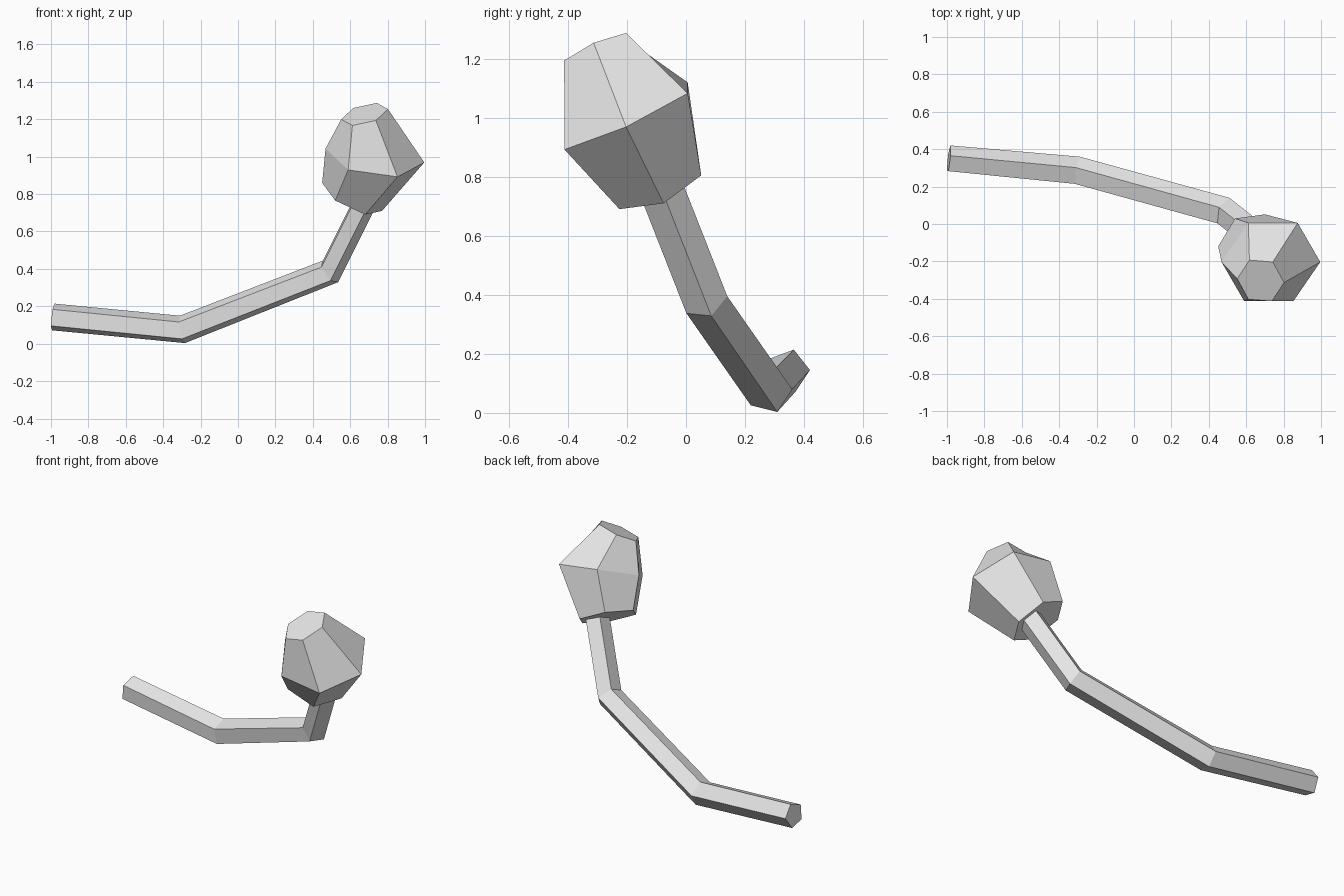
import bpy
import bmesh
import math
from mathutils import Vector

default_cube = bpy.data.objects.get("Cube")
if default_cube:
    bpy.data.objects.remove(default_cube, do_unlink=True)


def make_material(name, colour):
    mat = bpy.data.materials.new(name)
    mat.use_nodes = True
    mat.diffuse_color = colour
    mat.node_tree.nodes["Principled BSDF"].inputs["Base Color"].default_value = colour
    return mat


def loft(name, sides, sections, material):
    """Skin tilted polygon sections, each given as centre, first axis, second axis."""
    bm = bmesh.new()
    rings = []
    for centre, first, second in sections:
        ring = []
        for k in range(sides):
            angle = math.tau * k / sides
            offset = Vector(first) * math.cos(angle) + Vector(second) * math.sin(angle)
            ring.append(bm.verts.new(Vector(centre) + offset))
        rings.append(ring)
    for low, high in zip(rings, rings[1:]):
        for k in range(sides):
            n = (k + 1) % sides
            bm.faces.new((low[k], low[n], high[n], high[k]))
    bm.faces.new(rings[0][::-1])
    bm.faces.new(rings[-1])
    bmesh.ops.recalc_face_normals(bm, faces=bm.faces)
    mesh = bpy.data.meshes.new(name)
    bm.to_mesh(mesh)
    bm.free()
    mesh.materials.append(material)
    obj = bpy.data.objects.new(name, mesh)
    bpy.context.collection.objects.link(obj)
    return obj


grey = make_material("light grey", (0.8, 0.8, 0.8, 1.0))

# Bent five-sided stem, its last section buried in the bulb
upper_first, upper_second = (0.022, 0.076, 0.012), (-0.042, 0.002, 0.061)
loft("stem", 5, [
    ((-0.99, 0.345, 0.142), (0.008, 0.075, 0.003), (0.007, -0.003, 0.075)),
    ((-0.30, 0.281, 0.075), (0.01, 0.079, 0.005), (-0.014, -0.004, 0.077)),
    ((0.488, 0.064, 0.383), upper_first, upper_second),
    ((0.698, -0.101, 0.803), upper_first, upper_second),
], grey)

# Six-sided bulb: base, widest section and narrow top
loft("bulb", 6, [
    ((0.61, -0.098, 0.785), (0.16, 0.022, -0.075), (0.012, 0.16, 0.066)),
    ((0.732, -0.203, 1.006), (0.264, 0.0, -0.037), (0.013, 0.241, 0.11)),
    ((0.677, -0.303, 1.227), (0.125, -0.01, 0.027), (0.003, 0.121, 0.054)),
], grey)
